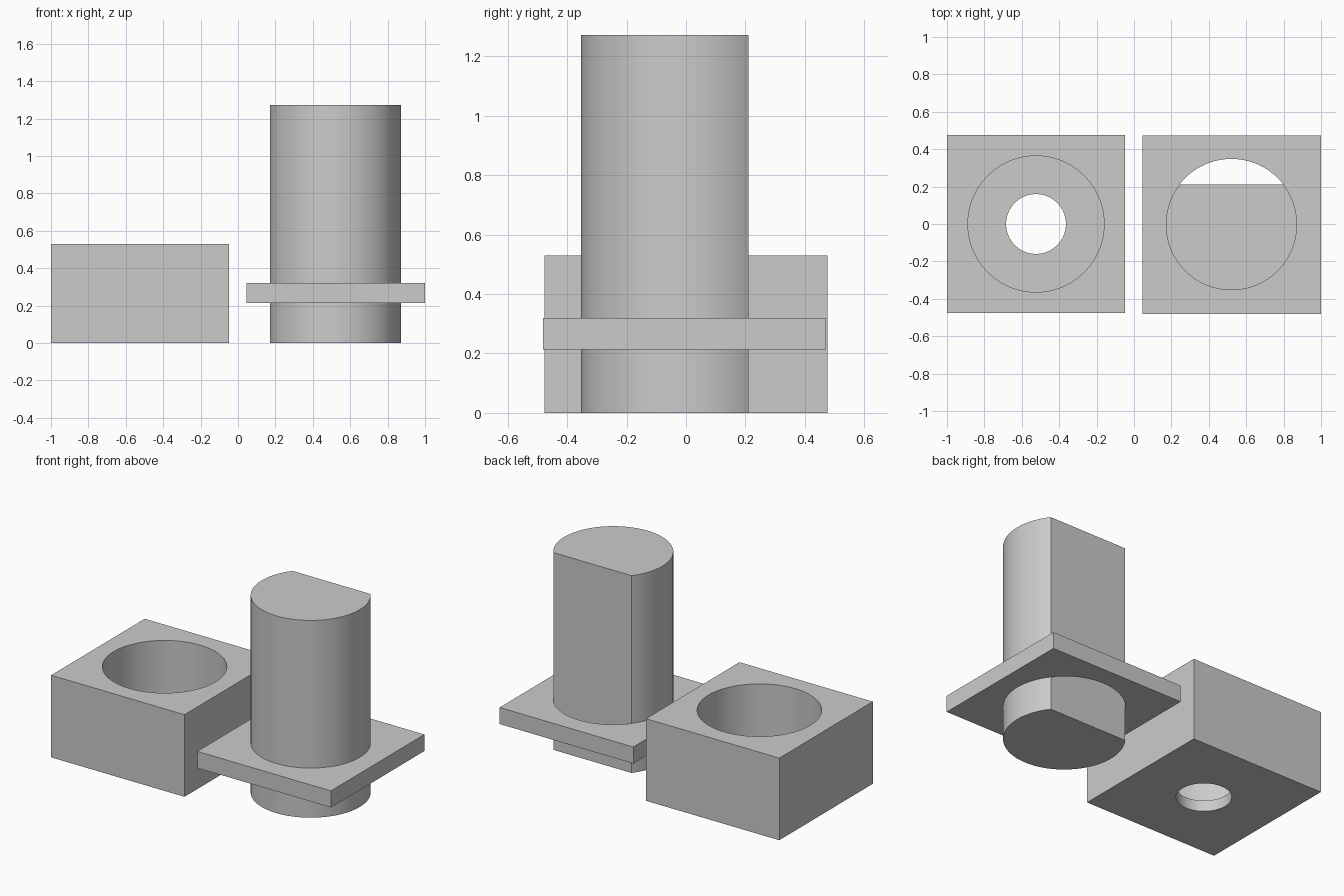
import bpy
import math

if "Cube" in bpy.data.objects:
    bpy.data.objects.remove(bpy.data.objects["Cube"])

grey = bpy.data.materials.new("light grey")
grey.diffuse_color = (0.6, 0.6, 0.6, 1)
grey.use_nodes = True
grey.node_tree.nodes["Principled BSDF"].inputs["Base Color"].default_value = grey.diffuse_color


def box(name, x, y, z):
    """Box from (min, max) ranges on each axis."""
    c = [(r[0] + r[1]) / 2 for r in (x, y, z)]
    bpy.ops.mesh.primitive_cube_add(size=1, location=c)
    ob = bpy.context.object
    ob.name = name
    ob.scale = [r[1] - r[0] for r in (x, y, z)]
    bpy.ops.object.transform_apply(location=True, rotation=False, scale=True)
    ob.data.materials.append(grey)
    return ob


def cylinder(name, x, y, radius, z0, z1):
    bpy.ops.mesh.primitive_cylinder_add(vertices=96, radius=radius, depth=z1 - z0,
                                        location=(x, y, (z0 + z1) / 2))
    ob = bpy.context.object
    ob.name = name
    ob.data.materials.append(grey)
    return ob


def cut(ob, cutter):
    """Subtract the cutter from the object, then remove the cutter."""
    cutter.hide_render = True
    mod = ob.modifiers.new("cut", 'BOOLEAN')
    mod.operation = 'DIFFERENCE'
    mod.solver = 'EXACT'
    mod.object = cutter
    bpy.ops.object.select_all(action='DESELECT')
    ob.select_set(True)
    bpy.context.view_layer.objects.active = ob
    bpy.ops.object.modifier_apply(modifier=mod.name)
    bpy.data.objects.remove(cutter)


def smooth(ob):
    bpy.ops.object.select_all(action='DESELECT')
    ob.select_set(True)
    bpy.context.view_layer.objects.active = ob
    bpy.ops.object.shade_smooth_by_angle(angle=math.radians(30))


# Socket block: wide bore above a thin floor with a small through hole
block = box("socket_block", (-1, -0.048), (-0.477, 0.477), (0, 0.53))
cut(block, cylinder("bore_cutter", -0.524, 0, 0.364, 0.07, 0.7))
cut(block, cylinder("hole_cutter", -0.524, 0, 0.16, -0.2, 0.3))

# Square flange with a full round hole
flange = box("flange_plate", (0.046, 1), (-0.481, 0.472), (0.213, 0.32))
cut(flange, cylinder("flange_cutter", 0.521, -0.003, 0.351, 0, 0.6))

# D-shaped shaft, flat on the back
shaft = cylinder("d_shaft", 0.521, -0.003, 0.351, 0, 1.273)
cut(shaft, box("flat_cutter", (0, 1.1), (0.21, 0.6), (-0.1, 1.5)))

for part in (block, flange, shaft):
    smooth(part)
